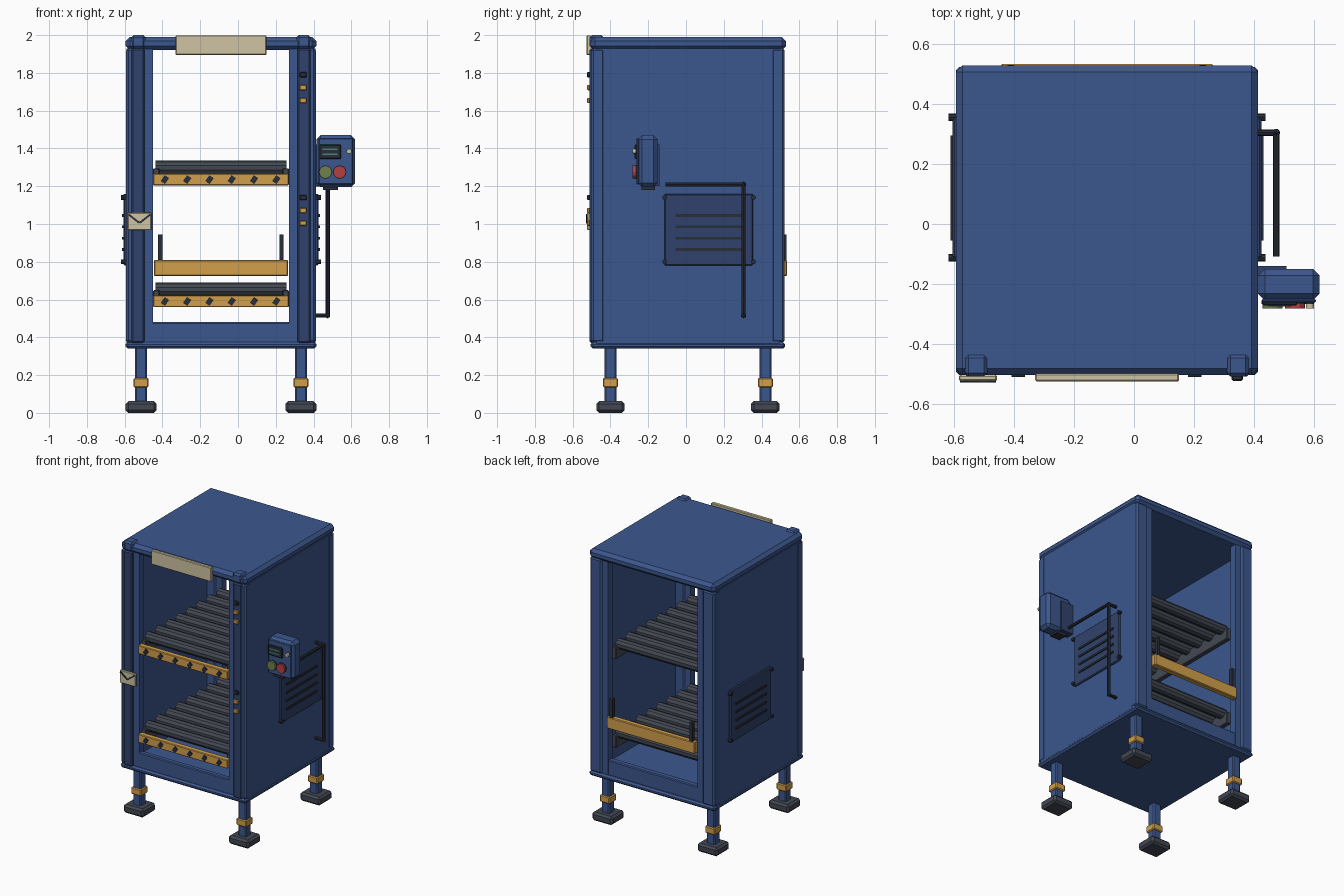
import bpy, bmesh, math
from mathutils import Vector, Matrix

if "Cube" in bpy.data.objects:
    bpy.data.objects.remove(bpy.data.objects["Cube"])


def material(name, rgb):
    m = bpy.data.materials.new(name)
    m.diffuse_color = (*rgb, 1)
    m.use_nodes = True
    m.node_tree.nodes["Principled BSDF"].inputs["Base Color"].default_value = m.diffuse_color
    return m


BLUE = material("blue_paint", (0.045, 0.095, 0.27))
NAVY = material("navy_paint", (0.03, 0.055, 0.15))
YELLOW = material("yellow_paint", (0.65, 0.35, 0.07))
DARK = material("dark_metal", (0.022, 0.027, 0.04))
GREY = material("roller_grey", (0.055, 0.065, 0.085))
CREAM = material("cream_plate", (0.62, 0.55, 0.36))
GREEN = material("green_plastic", (0.16, 0.22, 0.08))
RED = material("red_plastic", (0.45, 0.05, 0.06))
SCREEN = material("screen_line", (0.06, 0.25, 0.2))


def finish(name, bm, mat):
    mesh = bpy.data.meshes.new(name)
    bm.to_mesh(mesh)
    bm.free()
    mesh.materials.append(mat)
    ob = bpy.data.objects.new(name, mesh)
    bpy.context.collection.objects.link(ob)
    return ob


def box(name, x, y, z, mat, bevel=0.0, tilt=0.0):
    """Box from (min, max) ranges, optionally chamfered and tilted about y."""
    bm = bmesh.new()
    bmesh.ops.create_cube(bm, size=1)
    size = [r[1] - r[0] for r in (x, y, z)]
    bmesh.ops.scale(bm, vec=size, verts=bm.verts)
    if bevel:
        bmesh.ops.bevel(bm, geom=bm.edges[:], offset=bevel, segments=1, affect='EDGES')
    ob = finish(name, bm, mat)
    ob.location = [(r[0] + r[1]) / 2 for r in (x, y, z)]
    ob.rotation_euler.y = tilt
    return ob


def around(c, w):
    return (c - w / 2, c + w / 2)


def rod(name, a, b, r, mat, sides=8):
    """Cylinder running from point a to point b."""
    a, b = Vector(a), Vector(b)
    bm = bmesh.new()
    bmesh.ops.create_cone(bm, cap_ends=True, segments=sides, radius1=r, radius2=r, depth=(b - a).length)
    rot = (b - a).to_track_quat('Z', 'Y').to_matrix().to_4x4()
    bmesh.ops.transform(bm, matrix=Matrix.Translation((a + b) / 2) @ rot, verts=bm.verts)
    return finish(name, bm, mat)


CX = -0.09                      # cabinet centre line


def mir(side, near, far):
    """x range measured outward from the cabinet centre line on one side."""
    return tuple(sorted((CX + side * near, CX + side * far)))


# Cabinet shell
box("roof", (-0.595, 0.415), (-0.505, 0.53), (1.92, 1.99), BLUE, 0.022)
box("floor_plate", (-0.595, 0.415), (-0.505, 0.525), (0.34, 0.375), BLUE, 0.012)
for y, label in (((-0.49, -0.45), "front"), ((0.46, 0.505), "rear")):
    box(label + "_sill", (-0.47, 0.29), y, (0.36, 0.48), BLUE, 0.006)

for s, side in ((-1, "left"), (1, "right")):
    box(side + "_wall", mir(s, 0.475, 0.5), (-0.475, 0.495), (0.36, 1.93), BLUE)
    # Corner posts with inner flanges
    for y, fl, label in (((-0.503, -0.43), (-0.49, -0.44), "front"), ((0.45, 0.522), (0.46, 0.51), "rear")):
        box(f"{label}_{side}_post", mir(s, 0.405, 0.502), y, (0.37, 1.93), BLUE, 0.012)
        box(f"{label}_{side}_flange", mir(s, 0.36, 0.42), fl, (0.37, 1.93), BLUE)
    box(f"front_{side}_rib", mir(s, 0.405, 0.475), (-0.51, -0.44), (0.37, 1.93), NAVY, 0.008)
    box(f"{side}_roof_block", mir(s, 0.4, 0.475), (-0.51, -0.435), (1.93, 2.0), BLUE, 0.012)
    # Legs, collars and feet
    for y, label in ((-0.4, "front"), (0.42, "rear")):
        x = CX + s * 0.423
        n = f"{label}_{side}_"
        box(n + "leg", around(x, 0.064), around(y, 0.064), (0.05, 0.35), BLUE, 0.008)
        box(n + "collar", around(x, 0.08), around(y, 0.08), (0.135, 0.185), YELLOW, 0.006)
        box(n + "foot", around(x, 0.163), around(y, 0.15), (0, 0.062), GREY, 0.014)
    # Louvred side panel
    box(side + "_vent_panel", mir(s, 0.498, 0.516), (-0.115, 0.355), (0.78, 1.16), NAVY, 0.006)
    for i in range(4):
        box(f"{side}_vent_slat_{i}", mir(s, 0.51, 0.523), (-0.055, 0.295), around(0.865 + 0.06 * i, 0.014), DARK)
    for y in (-0.113, 0.357):
        for z in (0.8, 1.14):
            rod(f"{side}_vent_bolt", (CX + s * 0.505, y, z), (CX + s * 0.53, y, z), 0.013, DARK)

# Two roller shelves
for base, label in ((1.205, "upper"), (0.56, "lower")):
    for s, side in ((-1, "left"), (1, "right")):
        box(f"{label}_{side}_rail", mir(s, 0.325, 0.36), (-0.465, 0.465), (base, base + 0.09), GREY, 0.005)
    for i in range(8):
        y = -0.41 + i * 0.117
        rod(f"{label}_roller_{i}", (-0.437, y, base + 0.093), (0.257, y, base + 0.093), 0.037, GREY, 10)
    box(label + "_hazard_bar", (-0.45, 0.268), (-0.505, -0.465), (base, base + 0.062), YELLOW, 0.004)
    for i in range(6):
        box(f"{label}_hazard_stripe_{i}", around(-0.387 + 0.118 * i, 0.028), (-0.511, -0.5),
            around(base + 0.03, 0.038), DARK, tilt=math.radians(35))

# Rear stop bar and its uprights
box("rear_stop_bar", (-0.445, 0.265), (0.495, 0.535), (0.725, 0.81), YELLOW, 0.005)
for x in (-0.412, 0.23):
    box("rear_stop_upright", around(x, 0.022), (0.505, 0.532), (0.73, 0.945), DARK)

# Sign plates and indicator lamps
box("header_plate", (-0.33, 0.15), (-0.526, -0.5), (1.895, 1.998), CREAM, 0.004)
box("post_plate", (-0.585, -0.458), (-0.524, -0.505), (0.967, 1.06), CREAM, 0.004)
for s in (-1, 1):
    box("post_plate_fold", around(-0.5215 + s * 0.029, 0.07), (-0.529, -0.522),
        around(1.028, 0.01), DARK, tilt=-s * math.radians(38))
for top in (1.79, 1.14):
    for i, mat in enumerate((DARK, YELLOW, YELLOW)):
        box("indicator_lamp", around(0.345, 0.037), (-0.524, -0.505),
            around(top - 0.068 * i, 0.028), mat, 0.004)

# Control box
box("control_box", (0.415, 0.62), (-0.255, -0.15), (1.195, 1.47), BLUE, 0.022)
box("control_bracket", (0.405, 0.51), (-0.2, -0.14), (1.2, 1.42), NAVY)
box("control_face", (0.427, 0.608), (-0.262, -0.25), (1.21, 1.455), BLUE, 0.004)
box("control_screen", (0.43, 0.545), (-0.272, -0.255), (1.345, 1.42), DARK, 0.004)
for z in (1.37, 1.395):
    box("screen_line", (0.447, 0.527), (-0.275, -0.265), around(z, 0.009), SCREEN)
for x, z, r, mat, n in ((0.463, 1.275, 0.034, GREEN, "green_button"), (0.538, 1.275, 0.034, RED, "red_button"),
                        (0.588, 1.385, 0.013, CREAM, "small_knob")):
    rod(n + "_collar", (x, -0.255, z), (x, -0.268, z), r * 1.08, DARK, 12)
    rod(n, (x, -0.255, z), (x, -0.282, z), r, mat, 12)
box("cable_gland", (0.45, 0.53), (-0.235, -0.165), (1.18, 1.2), DARK)

# Bent conduit on the right wall
path = [(0.475, -0.108, 1.21), (0.475, 0.305, 1.21), (0.475, 0.305, 0.515), (0.41, 0.305, 0.515)]
for i, (a, b) in enumerate(zip(path, path[1:])):
    rod(f"conduit_{i}", a, b, 0.011, DARK)
rod("conduit_clip", (0.41, 0.305, 1.21), path[1], 0.011, DARK)
for p in path[1:3]:
    bm = bmesh.new()
    bmesh.ops.create_icosphere(bm, subdivisions=1, radius=0.015)
    finish("conduit_elbow", bm, DARK).location = p
